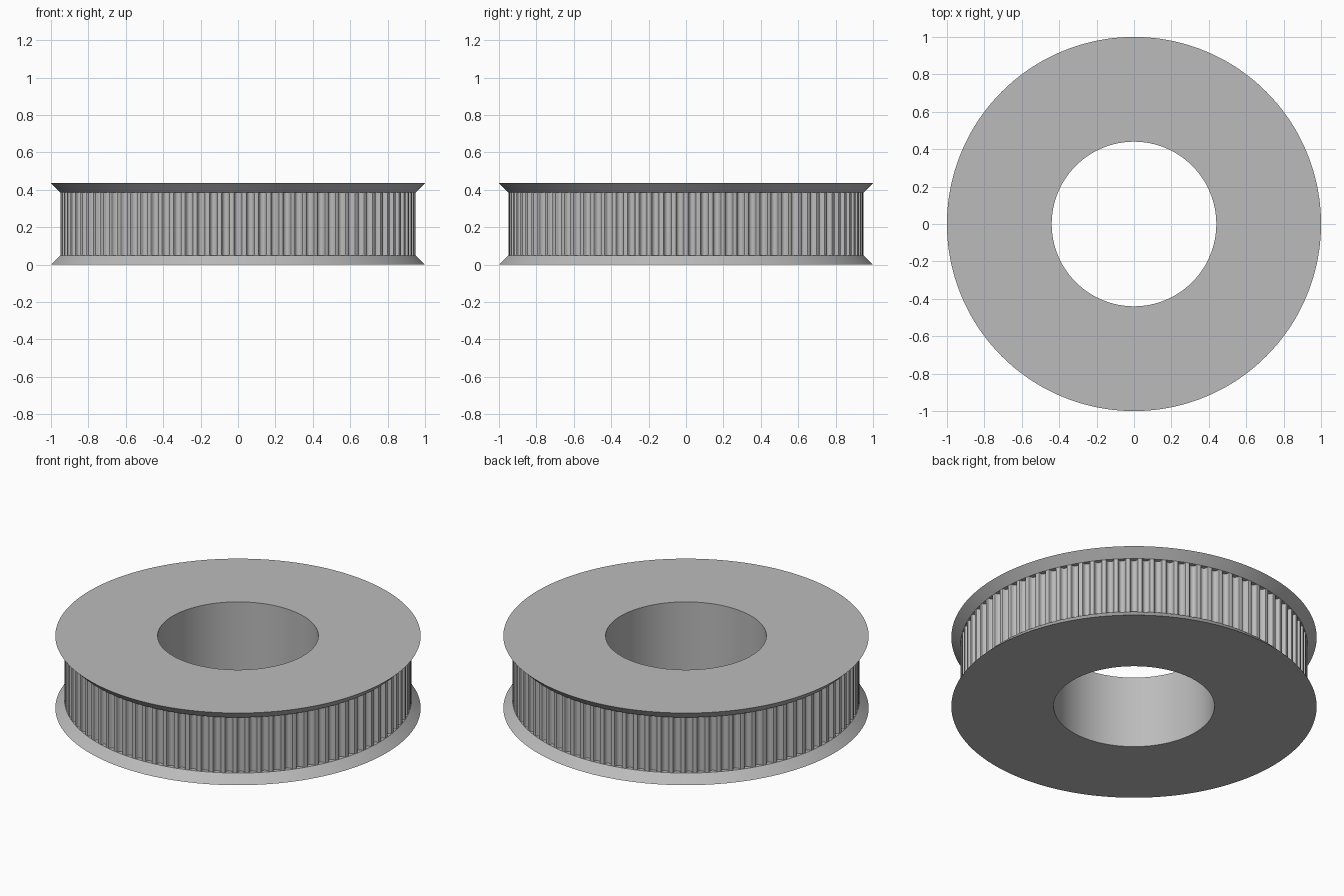
import bpy
import bmesh
from math import sin, cos, pi, radians

if "Cube" in bpy.data.objects:
    bpy.data.objects.remove(bpy.data.objects["Cube"], do_unlink=True)

HEIGHT, LIP = 0.436, 0.05          # overall height, flange thickness
BORE, RIM, FLANGE = 0.44, 0.95, 1.0
TEETH = 90
UNIT = 1 / 29.9                    # one millimetre of the tooth profile

metal = bpy.data.materials.new("grey metal")
metal.use_nodes = True
grey = (0.5, 0.5, 0.5, 1)
metal.diffuse_color = grey
metal.node_tree.nodes["Principled BSDF"].inputs["Base Color"].default_value = grey


def skin(name, rings, angle):
    """Join closed rings of points with quads, in order."""
    bm = bmesh.new()
    loops = [[bm.verts.new(p) for p in ring] for ring in rings]
    n = len(loops[0])
    for a, b in zip(loops, loops[1:]):
        for i in range(n):
            j = (i + 1) % n
            bm.faces.new((a[i], a[j], b[j], b[i]))
    mesh = bpy.data.meshes.new(name)
    bm.to_mesh(mesh)
    bm.free()
    mesh.materials.append(metal)
    obj = bpy.data.objects.new(name, mesh)
    bpy.context.collection.objects.link(obj)
    bpy.ops.object.select_all(action="DESELECT")
    obj.select_set(True)
    bpy.context.view_layer.objects.active = obj
    bpy.ops.object.shade_smooth_by_angle(angle=radians(angle))
    return obj


def circle(r, z, n=360):
    return [(r * cos(2 * pi * i / n), r * sin(2 * pi * i / n), z) for i in range(n)]


# Bevelled flanges, each reaching in under the tooth grooves
floor = RIM - 0.04
lower = [(BORE, 0), (FLANGE, 0), (RIM, LIP), (floor, LIP)]
skin("lower_flange", [circle(r, z) for r, z in lower], 30)
skin("upper_flange", [circle(r, HEIGHT - z) for r, z in reversed(lower)], 30)

# Bore wall
skin("bore_wall", [circle(BORE, HEIGHT), circle(BORE, 0)], 30)

# Toothed rim: rounded belt grooves, (half width, depth) in millimetres
shoulder = [(-0.747, 0), (-0.648, 0.037), (-0.598, 0.13)]
arc = [(-0.555 * cos(pi * k / 8), 0.209 + 0.555 * sin(pi * k / 8)) for k in range(9)]
groove = shoulder + arc + [(-x, d) for x, d in reversed(shoulder)]
outline = []
for t in range(TEETH):
    mid = 2 * pi * t / TEETH - pi / 2
    for x, d in groove:
        a, r = mid + x * UNIT / RIM, RIM - d * UNIT
        outline.append((r * cos(a), r * sin(a)))
skin("toothed_rim", [[(x, y, z) for x, y in outline] for z in (LIP, HEIGHT - LIP)], 40)
